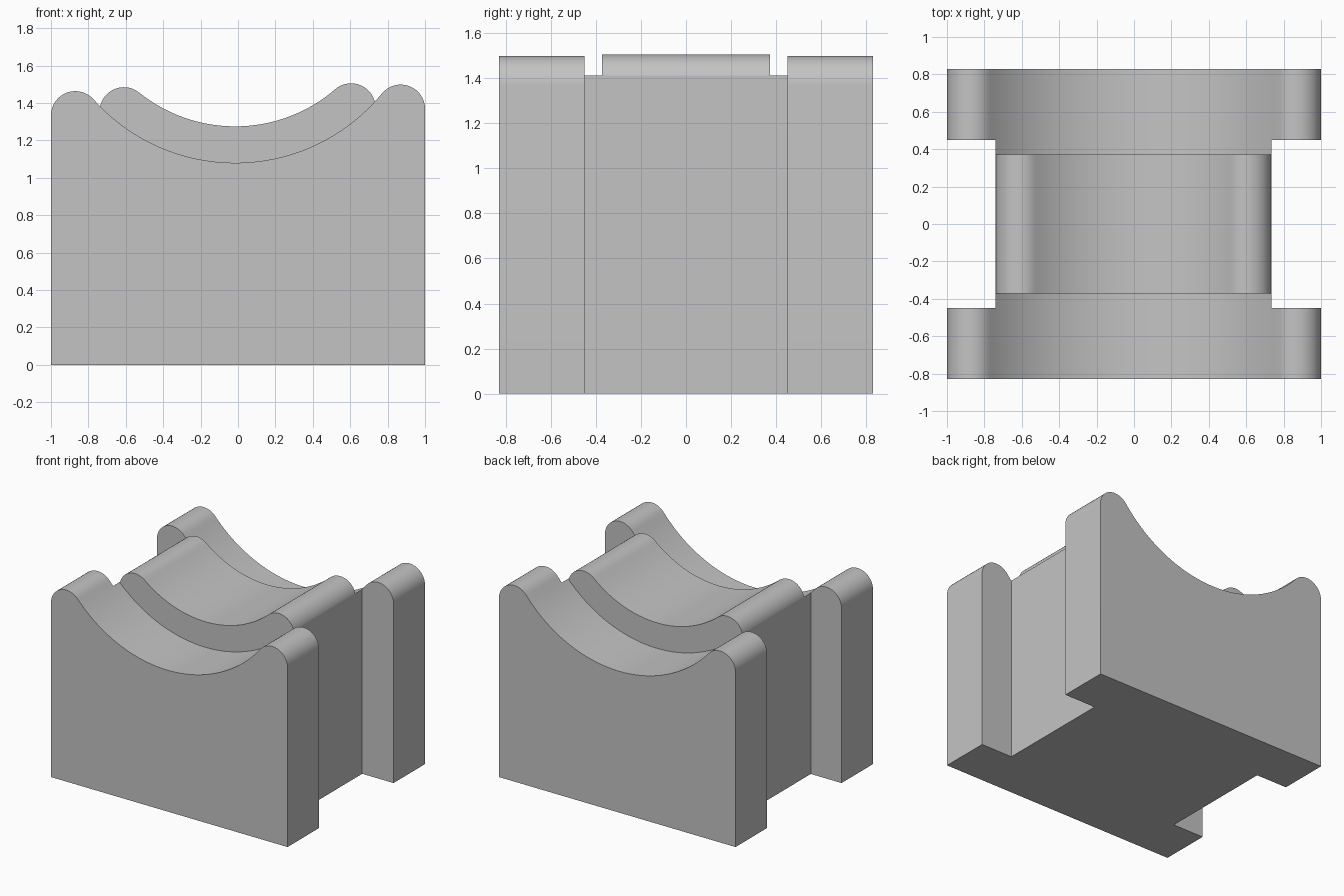
import bpy
import bmesh
from math import pi, sin, cos, asin, acos

if "Cube" in bpy.data.objects:
    bpy.data.objects.remove(bpy.data.objects["Cube"], do_unlink=True)

grey = bpy.data.materials.new("plain grey")
grey.diffuse_color = (0.55, 0.55, 0.55, 1)
grey.use_nodes = True
grey.node_tree.nodes["Principled BSDF"].inputs["Base Color"].default_value = (0.55, 0.55, 0.55, 1)

# Shared centre of the two hollows, and the radius of the rounded lips
CX, CZ = -0.015, 2.095
LIP = 0.13


def arc(x, z, r, start, end, steps):
    angles = [start + (end - start) * i / steps for i in range(steps + 1)]
    return [(x + r * cos(a), z + r * sin(a)) for a in angles]


def cradle(radius, left_x, right_x):
    """Left lip, hollow and right lip, each tangent to the next."""
    reach = radius + LIP
    a = acos((CX - left_x) / reach)
    b = acos((right_x - CX) / reach)
    left = arc(left_x, CZ - reach * sin(a), LIP, pi, a, 16)
    hollow = arc(CX, CZ, radius, pi + a, 2 * pi - b, 48)
    right = arc(right_x, CZ - reach * sin(b), LIP, pi - b, 0, 16)
    return left + hollow[1:-1] + right


def prism(name, profile, half_depth):
    bm = bmesh.new()
    face = bm.faces.new([bm.verts.new((x, -half_depth, z)) for x, z in profile])
    result = bmesh.ops.extrude_face_region(bm, geom=[face])
    moved = [v for v in result["geom"] if isinstance(v, bmesh.types.BMVert)]
    bmesh.ops.translate(bm, verts=moved, vec=(0, 2 * half_depth, 0))
    bmesh.ops.recalc_face_normals(bm, faces=bm.faces)
    mesh = bpy.data.meshes.new(name)
    bm.to_mesh(mesh)
    bm.free()
    mesh.materials.append(grey)
    obj = bpy.data.objects.new(name, mesh)
    bpy.context.collection.objects.link(obj)
    return obj


def activate(obj):
    bpy.ops.object.select_all(action="DESELECT")
    obj.select_set(True)
    bpy.context.view_layer.objects.active = obj


# Block with the wide hollow
block = prism("cradle_block", [(1, 0), (-1, 0)] + cradle(1.015, -0.87, 0.87), 0.83)

# Channels cut down both sides
for side, inner, outer in (("left", 0.735, 1.2), ("right", -0.74, -1.2)):
    cutter = prism(side + "_channel_cutter",
                   [(inner, -0.2), (outer, -0.2), (outer, 2), (inner, 2)], 0.45)
    cutter.hide_render = True
    cut = block.modifiers.new(side + "_channel", "BOOLEAN")
    cut.operation = "DIFFERENCE"
    cut.solver = "EXACT"
    cut.object = cutter
    activate(block)
    bpy.ops.object.modifier_apply(modifier=cut.name)
    bpy.data.objects.remove(cutter, do_unlink=True)

# Raised middle saddle, its underside sunk slightly into the block
sunk = 1.035
underside = arc(CX, CZ, sunk, 1.5 * pi + asin((0.735 - CX) / sunk),
                1.5 * pi - asin((CX + 0.74) / sunk), 48)[1:-1]
saddle = prism("raised_saddle", cradle(0.82, -0.61, 0.605) + underside, 0.372)

for obj in (block, saddle):
    activate(obj)
    bpy.ops.object.shade_smooth_by_angle(angle=pi / 6)
